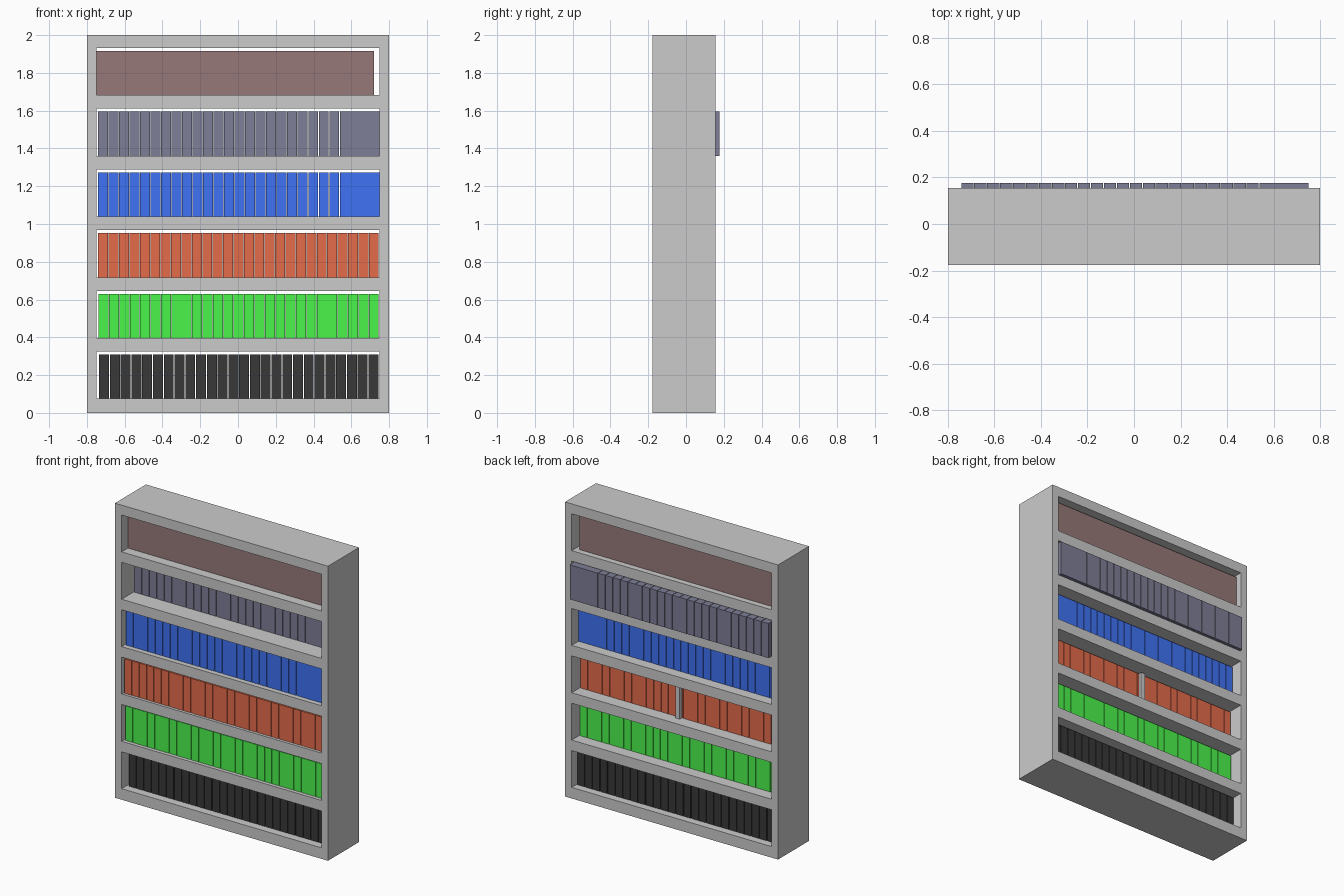
import bpy

if "Cube" in bpy.data.objects:
    bpy.data.objects.remove(bpy.data.objects["Cube"])

W, F, B, H = 0.80, -0.177, 0.155, 2.0      # half width, front, back, height
INNER, PITCH, FLOOR, OPEN = 0.75, 0.3215, 0.075, 0.25
BOOK_W, BOOK_H, BOOK_D = 0.0525, 0.234, 0.225


def box(name, x, y, z, mat=None):
    """Box from (min, max) ranges on each axis."""
    verts = [(a, b, c) for a in x for b in y for c in z]
    faces = [(0, 1, 3, 2), (4, 6, 7, 5), (0, 4, 5, 1),
             (2, 3, 7, 6), (0, 2, 6, 4), (1, 5, 7, 3)]
    me = bpy.data.meshes.new(name)
    me.from_pydata(verts, [], faces)
    ob = bpy.data.objects.new(name, me)
    bpy.context.collection.objects.link(ob)
    if mat:
        me.materials.append(mat)
    return ob


# Upright side panels
box("left_side", (-W, -INNER), (F, B), (0, H))
box("right_side", (INNER, W), (F, B), (0, H))

# Base, shelves and top board
for i in range(7):
    z0 = 0 if i == 0 else FLOOR + PITCH * (i - 1) + OPEN
    z1 = H if i == 6 else FLOOR + PITCH * i
    name = "base" if i == 0 else "top_board" if i == 6 else f"shelf_{i}"
    box(name, (-INNER, INNER), (F, B), (z0, z1))

# Rows of books, bottom up: colour, count, left end, right end, front y, packed at right
rows = [
    ("black", (0.04, 0.04, 0.04), 26, -0.735, 0.743, -0.122, 1),
    ("green", (0.07, 0.91, 0.07), 27, -0.738, 0.745, -0.152, 1),
    ("red", (0.78, 0.15, 0.07), 27, -0.740, 0.745, -0.158, 1),
    ("blue", (0.05, 0.17, 0.91), 27, -0.742, 0.749, -0.143, 4),
    ("navy", (0.21, 0.21, 0.31), 27, -0.742, 0.749, -0.048, 4),
    ("brown", (0.31, 0.19, 0.19), 28, -0.749, 0.721, -0.110, 1),
]
for r, (name, col, n, x0, x1, y, packed) in enumerate(rows):
    mat = bpy.data.materials.new(f"{name}_cover")
    mat.diffuse_color = (*col, 1)
    mat.use_nodes = True
    mat.node_tree.nodes["Principled BSDF"].inputs["Base Color"].default_value = mat.diffuse_color
    z = FLOOR + PITCH * r
    first = n - packed
    step = (x1 - packed * BOOK_W - x0) / first
    for i in range(n):
        if i < first:
            x = x0 + i * step
        else:
            x = x1 - (n - i) * BOOK_W
        box(f"{name}_book_{i + 1}", (x, x + BOOK_W), (y, y + BOOK_D),
            (z, z + BOOK_H), mat)

# Small upright support behind the red row
z = FLOOR + 2 * PITCH
box("rear_support", (-0.016, 0.016), (0.067, 0.09), (z, z + BOOK_H))
